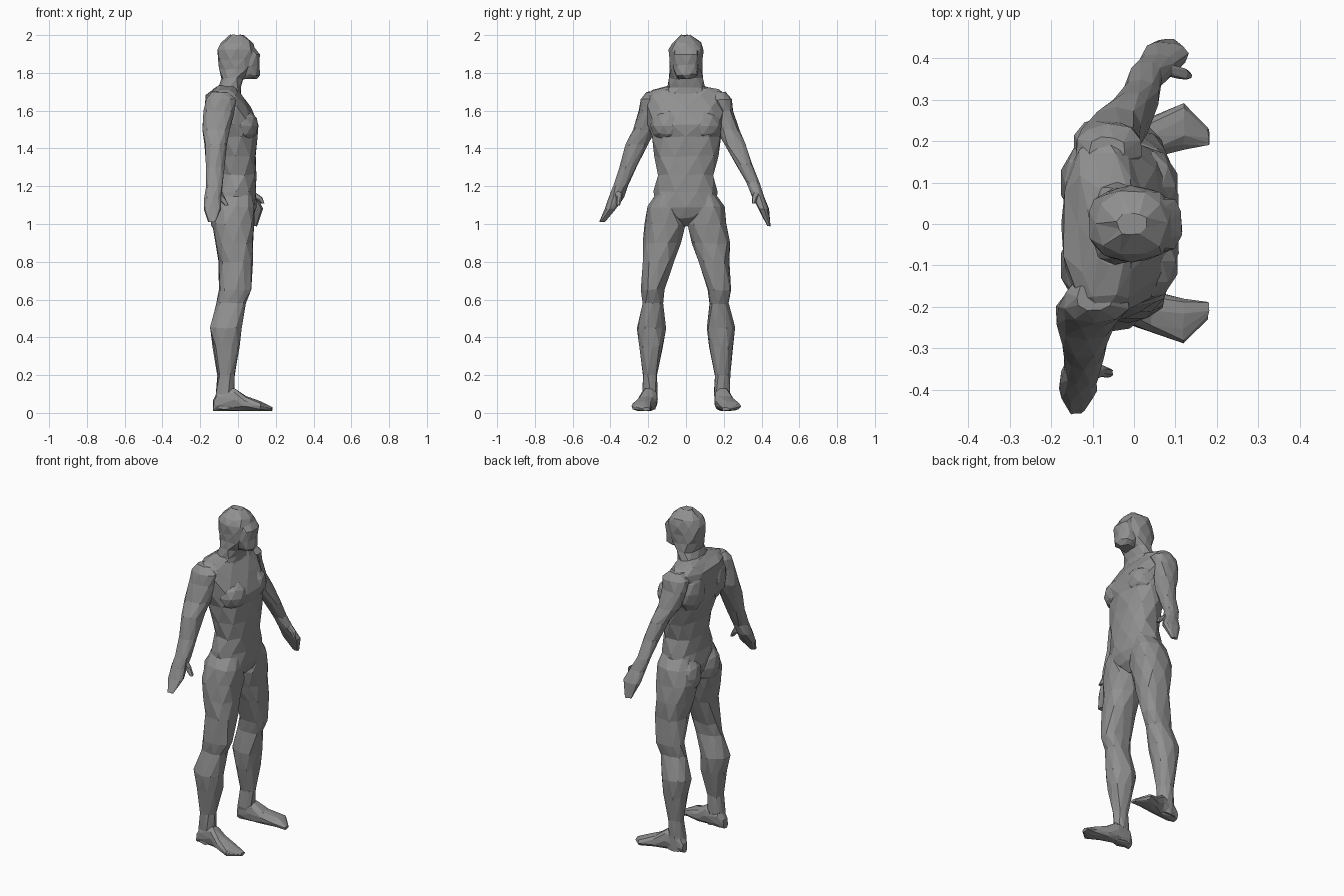
import bpy, bmesh, math, random
from mathutils import Vector, Matrix

random.seed(4)
SIDES = 10
UNIT = 0.01

cube = bpy.data.objects.get("Cube")
if cube:
    bpy.data.objects.remove(cube, do_unlink=True)

# One plain grey for the whole figure
grey = bpy.data.materials.new("stone_grey")
grey.use_nodes = True
colour = (0.28, 0.28, 0.28, 1)
grey.diffuse_color = colour
grey.node_tree.nodes["Principled BSDF"].inputs["Base Color"].default_value = colour


def finish(name, bm):
    bmesh.ops.recalc_face_normals(bm, faces=bm.faces)
    mesh = bpy.data.meshes.new(name)
    bm.to_mesh(mesh)
    bm.free()
    mesh.materials.append(grey)
    obj = bpy.data.objects.new(name, mesh)
    bpy.context.collection.objects.link(obj)
    return obj


def upright(along, u, v):
    return Vector((u, v, along))


def forward(along, u, v):
    return Vector((along, u, v))


def squash(value):
    return math.copysign(abs(value) ** 0.85, value)


def loft(name, sections, place=upright, side=1, rough=0.5):
    """Skin staggered rings into facets; a section is (along, u0, u1, v0, v1)."""
    bm = bmesh.new()
    rings = []
    for k, (along, u0, u1, v0, v1) in enumerate(sections):
        ring = []
        for i in range(SIDES):
            angle = math.tau * (i + (k % 2) / 2) / SIDES
            u = (u0 + u1) / 2 + (u1 - u0) / 2 * squash(math.cos(angle))
            v = (v0 + v1) / 2 + (v1 - v0) / 2 * squash(math.sin(angle))
            p = place(along, u, v)
            p += Vector([random.uniform(-rough, rough) for _ in range(3)])
            p.y *= side
            p.z = max(p.z, 1)
            ring.append(bm.verts.new(p * UNIT))
        rings.append(ring)
    for k, (a, b) in enumerate(zip(rings, rings[1:])):
        for i in range(SIDES):
            j = (i + 1) % SIDES
            if k % 2 == 0:
                bm.faces.new((a[i], a[j], b[i]))
                bm.faces.new((b[i], a[j], b[j]))
            else:
                bm.faces.new((a[i], a[j], b[j]))
                bm.faces.new((b[i], a[i], b[j]))
    bm.faces.new(rings[0])
    bm.faces.new(rings[-1])
    return finish(name, bm)


def body(name, rows):
    """Loft of symmetric sections (z, back, front, half width)."""
    return loft(name, [(z, back, front, -w, w) for z, back, front, w in rows])


def muscle(name, centre, size):
    """Faceted lump set partly into the body."""
    bm = bmesh.new()
    matrix = Matrix.Translation(Vector(centre) * UNIT) @ Matrix.Diagonal(
        (*(Vector(size) * UNIT), 1))
    bmesh.ops.create_icosphere(bm, subdivisions=2, radius=1, matrix=matrix)
    return finish(name, bm)


# Trunk, from crotch to shoulder line
body("torso", [
    (99, -5, 3, 2), (103, -11, 8, 9), (109, -13, 10, 17), (117, -12, 10, 17),
    (126, -11, 10, 15), (136, -12, 10, 17), (146, -15, 10, 19),
    (153, -17, 11, 20), (162, -18, 7, 21), (168, -17, 2, 22),
    (171, -14, 0, 18), (173, -11, 0, 10),
])

# Neck flowing into the skull
body("head", [
    (167, -14, 2, 13), (172, -11, 2, 10), (177, -9, 3, 9), (182, -10, 7, 9),
    (187, -11, 10, 9), (192, -11, 10, 9), (196, -9, 8, 8), (200, -4, 3, 3),
])

# Face with a jutting chin
body("face", [
    (177, 0, 10, 4), (179, 0, 12, 6), (184, 0, 11, 7), (190, 0, 12, 7),
    (195, 0, 8, 6),
])

# Legs and feet, mirrored
leg = [
    (120, -9, 7, 4, 13), (109, -12, 9, 3, 20), (100, -14, 9, 0, 22),
    (90, -12, 8, 3, 23), (80, -10, 8, 6, 23), (65, -10, 7, 11, 24),
    (58, -11, 4, 12, 23), (45, -15, 2, 11, 26), (35, -13, 1, 12, 25),
    (20, -11, -2, 15, 23), (10, -12, -2, 15, 23), (2, -13, -1, 16, 23),
]
foot = [
    (-13, 17, 22, 1, 7), (-10, 15, 23, 1, 12), (-2, 15, 24, 1, 13),
    (4, 16, 26, 1, 9), (12, 18, 29, 1, 6), (18, 19, 23, 1, 3),
]
for label, side in (("left", 1), ("right", -1)):
    loft(label + "_leg", leg, side=side)
    loft(label + "_foot", foot, place=forward, side=side, rough=0.3)
    muscle(label + "_pectoral", (2, side * 9, 152), (9, 10, 9))
    muscle(label + "_shoulder_blade", (-10, side * 10, 157), (8, 10, 13))
    muscle(label + "_buttock", (-7, side * 9, 104), (8, 9, 11))

# Left arm swings forward
loft("left_arm", [
    (170, -11, -2, 14, 21), (166, -14, 2, 13, 24), (160, -14, 1, 15, 25),
    (150, -11, 2, 16, 28), (142, -6, 4, 20, 32), (132, -3, 6, 26, 35),
    (122, -1, 7, 32, 39), (115, 1, 10, 35, 41), (108, 2, 13, 38, 44),
    (99, 6, 10, 43, 45),
], rough=0.3)

# Right arm hangs back
loft("right_arm", [
    (170, -14, -5, 14, 21), (166, -17, -1, 13, 24), (160, -18, -2, 15, 25),
    (150, -19, -4, 16, 28), (142, -18, -6, 20, 32), (130, -17, -7, 26, 35),
    (120, -17, -8, 31, 39), (114, -18, -9, 33, 41), (108, -18, -9, 37, 43),
    (101, -16, -12, 43, 46),
], side=-1, rough=0.3)

# Thumbs
loft("left_thumb", [
    (117, 6, 9, 36, 39), (114, 9, 13, 35, 38), (111, 12, 14, 35, 37),
], rough=0.2)
loft("right_thumb", [
    (118, -13, -9, 34, 38), (114, -11, -7, 34, 37), (110, -7, -5, 35, 37),
], side=-1, rough=0.2)
